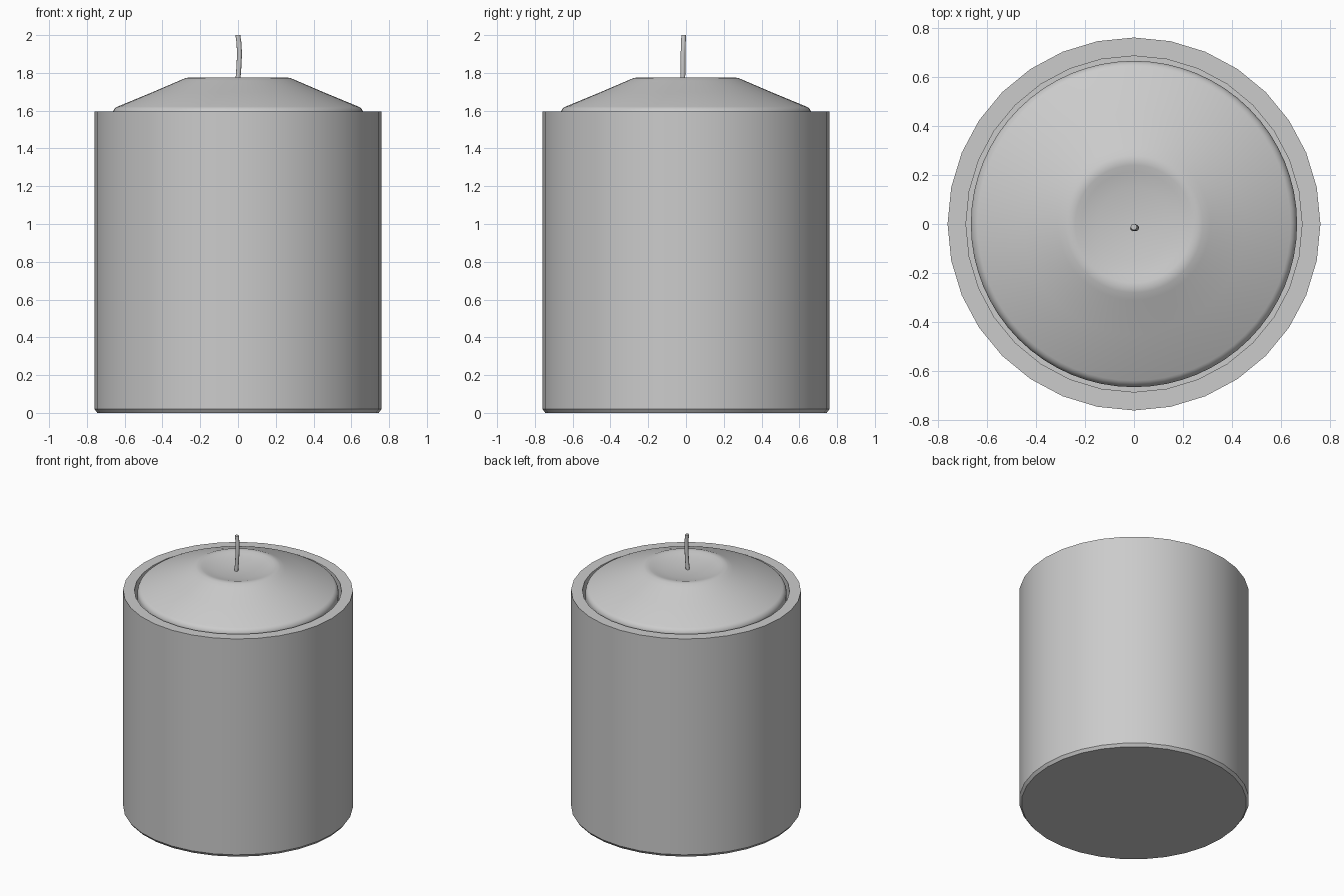
import bpy, bmesh, math
from mathutils import Vector

old = bpy.data.objects.get("Cube")
if old:
    bpy.data.objects.remove(old, do_unlink=True)

GREY = (0.6, 0.6, 0.6, 1.0)
grey = bpy.data.materials.new("plain grey")
grey.use_nodes = True
grey.diffuse_color = GREY
grey.node_tree.nodes["Principled BSDF"].inputs["Base Color"].default_value = GREY


def finish(name, bm, angle):
    """Turn a bmesh into a shaded object."""
    bmesh.ops.recalc_face_normals(bm, faces=bm.faces)
    mesh = bpy.data.meshes.new(name)
    bm.to_mesh(mesh)
    bm.free()
    mesh.materials.append(grey)
    obj = bpy.data.objects.new(name, mesh)
    bpy.context.collection.objects.link(obj)
    bpy.ops.object.select_all(action='DESELECT')
    obj.select_set(True)
    bpy.context.view_layer.objects.active = obj
    bpy.ops.object.shade_smooth_by_angle(angle=math.radians(angle))
    return obj


def lathe(name, profile, steps, angle):
    """Spin an (r, z) profile that starts and ends on the z axis."""
    bm = bmesh.new()
    verts = [bm.verts.new((r, 0, z)) for r, z in profile]
    edges = [bm.edges.new(pair) for pair in zip(verts, verts[1:])]
    bmesh.ops.spin(bm, geom=verts + edges, axis=(0, 0, 1), cent=(0, 0, 0),
                   angle=math.tau, steps=steps)
    bmesh.ops.remove_doubles(bm, verts=bm.verts, dist=0.0005)
    return finish(name, bm, angle)


# Holder: open cup with a chamfered foot
lathe("holder", [(0, 0), (0.745, 0), (0.76, 0.02), (0.76, 1.595),
                 (0.685, 1.595), (0.685, 0.075), (0, 0.075)], 32, 30)

# Candle: straight body, rounded shoulder, sloping top and a shallow dish
shoulder = [(0.62 + 0.045 * math.cos(a), 1.58 + 0.045 * math.sin(a))
            for a in (math.radians(d) for d in range(0, 70, 11))]
dish = [(0.25 * t, 1.745 + 0.029 * t * t) for t in (0.85, 0.6, 0.3, 0)]
lathe("candle", [(0, 0.08), (0.64, 0.08), (0.665, 0.105), *shoulder,
                 (0.45, 1.699), (0.31, 1.759), (0.28, 1.772),
                 (0.26, 1.776), (0.24, 1.774), *dish], 64, 50)

# Wick: thin, slightly bowed stem
path = [Vector((-0.004, -0.017, 1.72)), Vector((0.004, -0.016, 1.82)),
        Vector((0.008, -0.016, 1.9)), Vector((0.005, -0.014, 1.96)),
        Vector((-0.001, -0.012, 2.0))]
bm = bmesh.new()
sides = 10
rings = []
for p in path:
    rings.append([bm.verts.new(p + Vector((0.013 * math.cos(k * math.tau / sides),
                                           0.013 * math.sin(k * math.tau / sides), 0)))
                  for k in range(sides)])
for low, high in zip(rings, rings[1:]):
    for k in range(sides):
        n = (k + 1) % sides
        bm.faces.new((low[k], low[n], high[n], high[k]))
bm.faces.new(rings[0])
bm.faces.new(rings[-1])
finish("wick", bm, 40)
